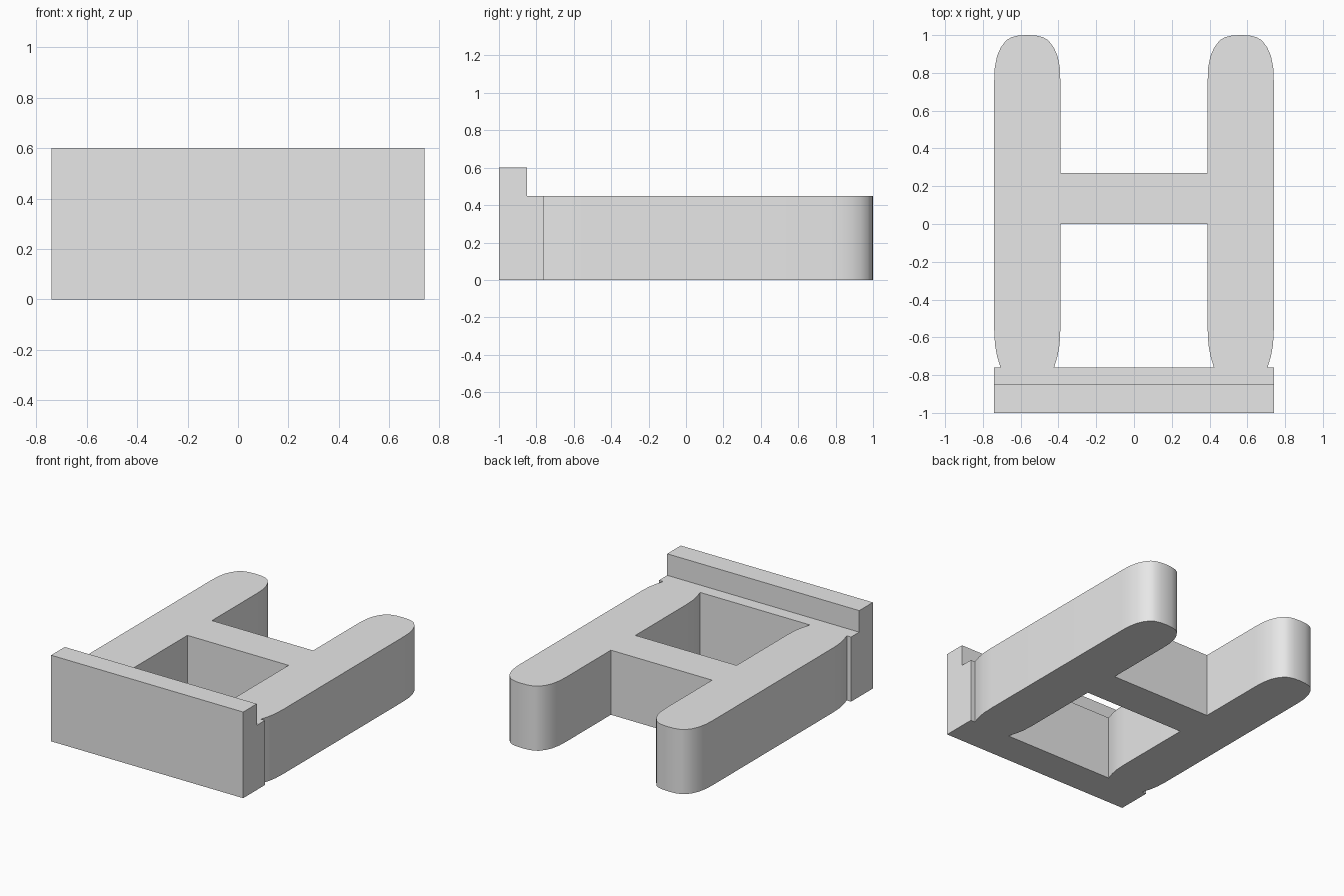
import bpy, bmesh, math

if "Cube" in bpy.data.objects:
    bpy.data.objects.remove(bpy.data.objects["Cube"])

grey = bpy.data.materials.new("plain grey")
grey.diffuse_color = (0.8, 0.8, 0.8, 1)
grey.use_nodes = True
grey.node_tree.nodes["Principled BSDF"].inputs["Base Color"].default_value = grey.diffuse_color


def extrude(name, outline, axis, start, depth):
    """Prism from a 2D outline, along z (outline is x, y) or x (outline is y, z)."""
    bm = bmesh.new()
    if axis == "z":
        verts = [bm.verts.new((a, b, start)) for a, b in outline]
        move = (0, 0, depth)
    else:
        verts = [bm.verts.new((start, a, b)) for a, b in outline]
        move = (depth, 0, 0)
    face = bm.faces.new(verts)
    res = bmesh.ops.extrude_face_region(bm, geom=[face], use_keep_orig=True)
    top = [g for g in res["geom"] if isinstance(g, bmesh.types.BMVert)]
    bmesh.ops.translate(bm, verts=top, vec=move)
    bmesh.ops.recalc_face_normals(bm, faces=bm.faces[:])
    mesh = bpy.data.meshes.new(name)
    bm.to_mesh(mesh)
    bm.free()
    mesh.materials.append(grey)
    ob = bpy.data.objects.new(name, mesh)
    bpy.context.collection.objects.link(ob)
    return ob


HEIGHT = 0.45
RAIL_X = 0.565
JOINT_Y = -0.76

# Half outline of a rail: narrowed at the plate, straight, rounded at the back
half = [(0.142, JOINT_Y), (0.160, -0.70), (0.171, -0.64), (0.175, -0.56),
        (0.175, 0.76), (0.172, 0.83), (0.160, 0.89), (0.140, 0.935),
        (0.112, 0.972), (0.085, 0.988), (0.045, 0.998)]
outline = half + [(0, 1.0)] + [(-x, y) for x, y in reversed(half)]

# Side rails
for side, label in ((-1, "left"), (1, "right")):
    rail = extrude(label + "_rail", [(x + side * RAIL_X, y) for x, y in outline],
                   "z", 0, HEIGHT)
    bpy.ops.object.select_all(action="DESELECT")
    rail.select_set(True)
    bpy.context.view_layer.objects.active = rail
    bpy.ops.object.shade_smooth_by_angle(angle=math.radians(40))

# Crossbar between the rails
extrude("crossbar", [(-0.39, 0), (0.39, 0), (0.39, 0.27), (-0.39, 0.27)],
        "z", 0, HEIGHT)

# Front plate with a raised lip
extrude("front_plate", [(-1, 0), (JOINT_Y, 0), (JOINT_Y, HEIGHT),
                        (-0.85, HEIGHT), (-0.85, 0.6), (-1, 0.6)],
        "x", -0.74, 1.48)
